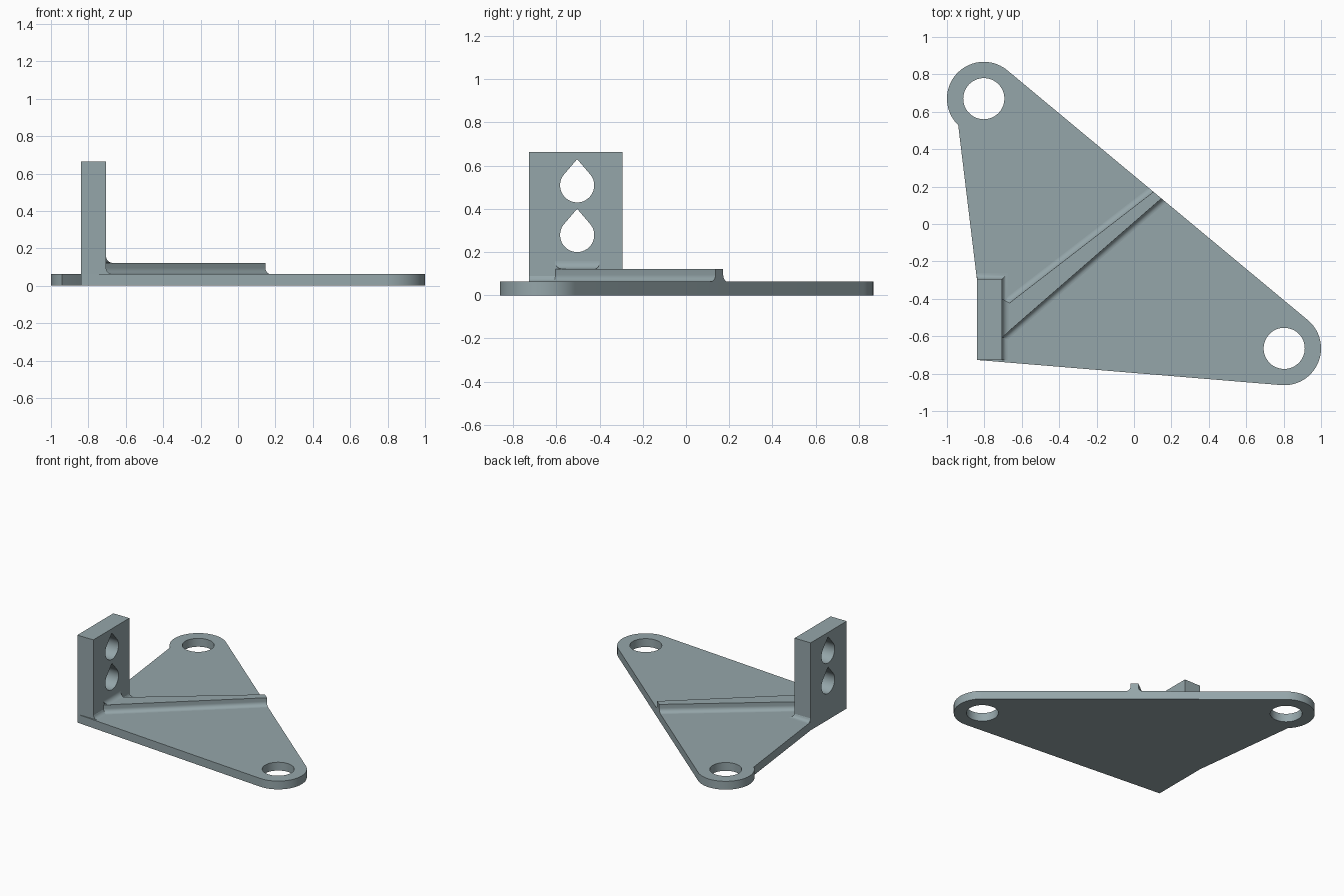
import bpy, bmesh, math
from mathutils import Matrix, Vector

if "Cube" in bpy.data.objects:
    bpy.data.objects.remove(bpy.data.objects["Cube"])

grey = bpy.data.materials.new("blue_grey")
grey.diffuse_color = (0.30, 0.38, 0.40, 1)
grey.use_nodes = True
grey.node_tree.nodes["Principled BSDF"].inputs["Base Color"].default_value = grey.diffuse_color

T = 0.063                      # plate thickness
X0, X1 = -0.84, -0.705         # upright, left and right faces
Y0, Y1 = -0.727, -0.295        # upright, front and back faces


def finish(obj):
    obj.data.materials.clear()
    obj.data.materials.append(grey)
    bpy.ops.object.select_all(action='DESELECT')
    obj.select_set(True)
    bpy.context.view_layer.objects.active = obj
    bpy.ops.object.shade_smooth_by_angle(angle=math.radians(30))


def arc(c, r, a0, a1, n):
    return [(c[0] + r * math.cos(math.radians(a0 + (a1 - a0) * i / n)),
             c[1] + r * math.sin(math.radians(a0 + (a1 - a0) * i / n))) for i in range(n + 1)]


def slab(name, loops, depth, matrix):
    """Outline with holes, extruded from local z = 0 to depth."""
    cu = bpy.data.curves.new(name, 'CURVE')
    cu.dimensions, cu.fill_mode, cu.extrude = '2D', 'BOTH', depth / 2
    for loop in loops:
        sp = cu.splines.new('POLY')
        sp.points.add(len(loop) - 1)
        for p, q in zip(sp.points, loop):
            p.co = (q[0], q[1], 0, 1)
        sp.use_cyclic_u = True
    obj = bpy.data.objects.new(name, cu)
    bpy.context.collection.objects.link(obj)
    bpy.ops.object.select_all(action='DESELECT')
    obj.select_set(True)
    bpy.context.view_layer.objects.active = obj
    bpy.ops.object.convert(target='MESH')
    obj = bpy.context.view_layer.objects.active
    obj.data.transform(matrix @ Matrix.Translation((0, 0, depth / 2)))
    bm = bmesh.new()
    bm.from_mesh(obj.data)
    bmesh.ops.remove_doubles(bm, verts=bm.verts, dist=1e-5)
    bmesh.ops.recalc_face_normals(bm, faces=bm.faces)
    bm.to_mesh(obj.data)
    bm.free()
    finish(obj)


def loft(name, rings):
    """Closed solid through a series of matching cross-sections."""
    bm = bmesh.new()
    rows = [[bm.verts.new(p) for p in ring] for ring in rings]
    n = len(rows[0])
    for a, b in zip(rows, rows[1:]):
        for i in range(n):
            bm.faces.new((a[i], a[(i + 1) % n], b[(i + 1) % n], b[i]))
    bm.faces.new(rows[0])
    bm.faces.new(rows[-1])
    bmesh.ops.recalc_face_normals(bm, faces=bm.faces)
    me = bpy.data.meshes.new(name)
    bm.to_mesh(me)
    bm.free()
    obj = bpy.data.objects.new(name, me)
    bpy.context.collection.objects.link(obj)
    finish(obj)


def cove(r, n=8):
    """Concave quarter round: (distance from wall, height) from wall to floor."""
    return [(r - r * math.cos(t), r - r * math.sin(t))
            for t in (math.pi / 2 * i / n for i in range(n + 1))]


# base plate with two rounded, drilled ears
ear_a, ear_b, R = (-0.803, 0.67), (0.803, -0.665), 0.197
slope = math.degrees(math.atan2(ear_a[0] - ear_b[0], ear_b[1] - ear_a[1]))
tangent = slope + 180 if slope < 0 else slope
outline = (arc(ear_a, R, tangent, 226, 40) + [(X0, Y1), (X0, Y0)]
           + arc(ear_b, R, -94.7, tangent, 36))
slab("base_plate", [outline] + [arc(c, 0.11, 0, 352.5, 47) for c in (ear_a, ear_b)],
     T, Matrix.Identity(4))

# upright plate with two teardrop holes
drops = [arc((-0.504, z), 0.079, 138, 402, 36) + [(-0.504, z + 0.121)] for z in (0.509, 0.279)]
to_side = Matrix(((0, 0, 1, X0), (1, 0, 0, 0), (0, 1, 0, 0), (0, 0, 0, 1)))
slab("upright", [[(Y0, T), (Y1, T), (Y1, 0.663), (Y0, 0.663)]] + drops, X1 - X0, to_side)

# quarter-round fillet along the foot of the upright
path = [((X1, Y0), (1, 0)), ((X1, Y1), (1, 1)), ((X0, Y1), (0, 1))]
foot = [(0, 0)] + [(d, h) for d, h in cove(0.032)]
foot = [(-0.005, -0.005), (-0.005, 0.032)] + foot[2:-1] + [(0.032, 0), (0.032, -0.005)]
loft("foot_fillet", [[(p[0] + d * k[0], p[1] + d * k[1], T + h) for d, h in foot]
                     for p, k in path])

# tapering rib with filleted sides, ending flush with the long plate edge
RIB = 0.122


def rib_ring(low, high, r):
    low, high = Vector(low), Vector(high)
    out = (high - low).normalized()
    side = [(r - r * math.sin(t), r - r * math.cos(t))
            for t in (math.pi / 2 * i / 8 for i in range(9))]
    prof = [(d, T + h * 0.032 / r) for d, h in side[::-1]]  # wall top down to floor
    prof = sorted(prof, key=lambda q: q[0])
    ring = [(high + out * d, z) for d, z in [(0, RIB)] + prof + [(r, T - 0.005)]]
    ring += [(low - out * d, z) for d, z in [(r, T - 0.005)] + prof[::-1] + [(0, RIB)]]
    return [(p.x, p.y, z) for p, z in ring]


edge_dir = Vector((ear_b[0] - ear_a[0], ear_b[1] - ear_a[1])).normalized()
edge_nrm = Vector((-edge_dir.y, edge_dir.x))
edge_mid = edge_nrm * (Vector(ear_a).dot(edge_nrm) + R)


def on_edge(x):
    return edge_mid + edge_dir * ((x - edge_mid.x) / edge_dir.x)


loft("rib", [rib_ring((X1 - 0.005, -0.609), (X1 - 0.005, -0.456), 0.04),
             rib_ring(on_edge(0.147), on_edge(0.104), 0.032)])

# mitred fillet between rib top and upright
r = 0.036
rows = []
for d, h in cove(r):
    k = d / r
    rows.append([(X1 - 0.005, -0.607 + 0.032 * k, RIB + h),
                 (X1 + d, -0.607 + 0.032 * k, RIB + h),
                 (X1 + d, -0.400 - 0.020 * k, RIB + h),
                 (X1 - 0.005, -0.400 - 0.020 * k, RIB + h)])
rows.reverse()
rows.insert(0, [(x, y, RIB - 0.004) for x, y, z in rows[0]])
loft("rib_top_fillet", rows)
